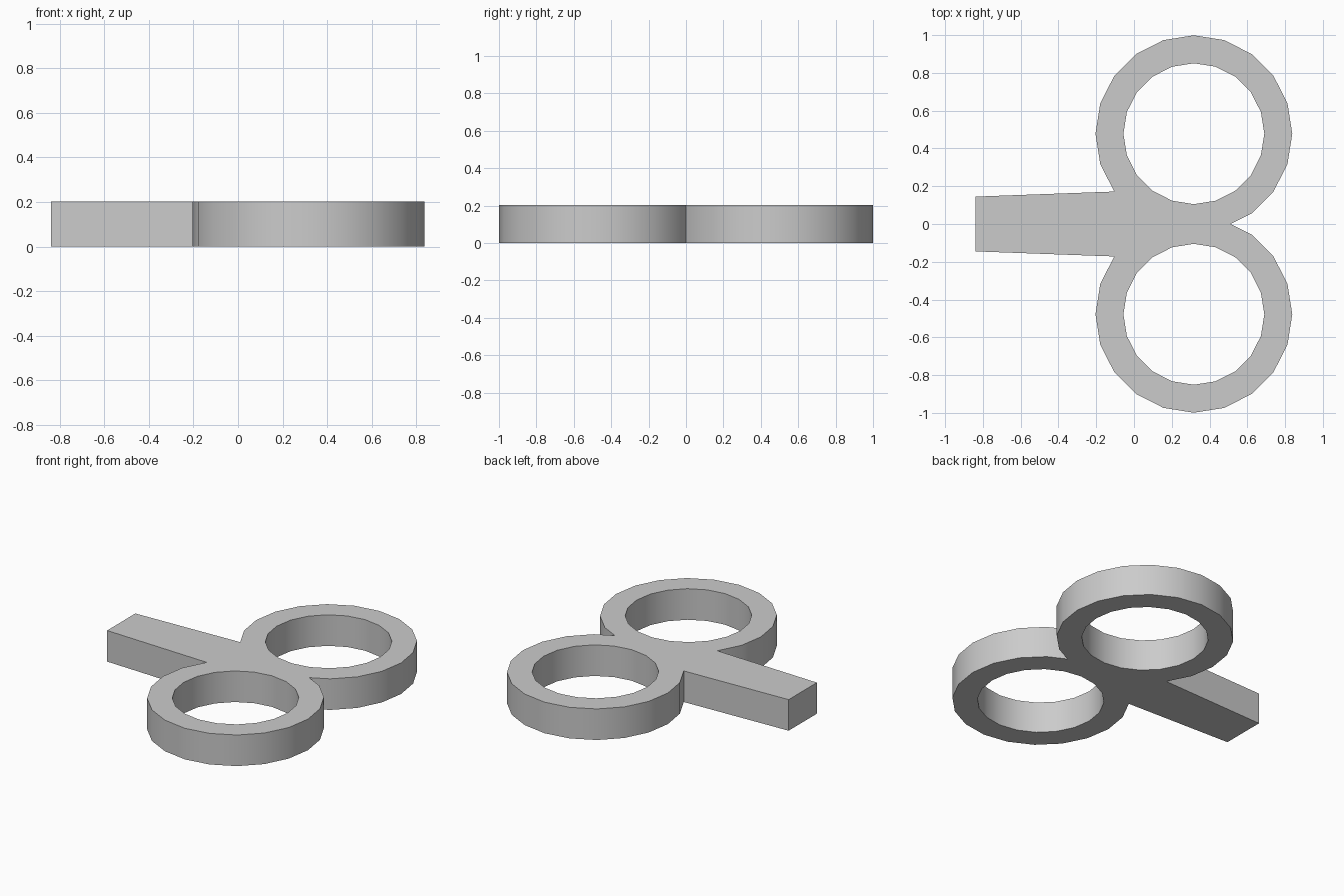
import bpy, bmesh
from math import cos, sin, radians

if "Cube" in bpy.data.objects:
    bpy.data.objects.remove(bpy.data.objects["Cube"])

CX, CY = 0.317, 0.478      # ring centre (mirrored in y)
R_OUT, R_IN = 0.521, 0.373
HEIGHT = 0.202
STEP = 18                  # 20-sided rings


def arc(cy, r, start, end, step):
    return [(CX + r * cos(radians(a)), cy + r * sin(radians(a)))
            for a in range(start, end, step)]


def add_loop(curve, pts):
    spline = curve.splines.new('POLY')
    spline.points.add(len(pts) - 1)
    for p, (x, y) in zip(spline.points, pts):
        p.co = (x, y, 0, 1)
    spline.use_cyclic_u = True


# Filled profile: half outline mirrored in y, plus two finger holes
curve = bpy.data.curves.new("double_ring_handle", 'CURVE')
curve.dimensions = '2D'
curve.fill_mode = 'BOTH'
curve.extrude = HEIGHT / 2

half = [(-0.84, 0.145)] + arc(CY, R_OUT, 216, -55, -STEP)
mirrored = [(x, -y) for x, y in reversed(half)]
add_loop(curve, half + [(0.511, 0)] + mirrored)
for side in (1, -1):
    add_loop(curve, arc(side * CY, R_IN, 0, 360, STEP))

# Convert the extruded profile to one welded solid
obj = bpy.data.objects.new("double_ring_handle", curve)
bpy.context.collection.objects.link(obj)
bpy.context.view_layer.objects.active = obj
obj.select_set(True)
bpy.ops.object.convert(target='MESH')
obj = bpy.context.object

bm = bmesh.new()
bm.from_mesh(obj.data)
bmesh.ops.translate(bm, verts=bm.verts, vec=(0, 0, HEIGHT / 2))
bmesh.ops.remove_doubles(bm, verts=bm.verts, dist=0.0005)
bmesh.ops.recalc_face_normals(bm, faces=bm.faces)
bm.to_mesh(obj.data)
bm.free()

bpy.ops.object.shade_smooth_by_angle(angle=radians(30))
